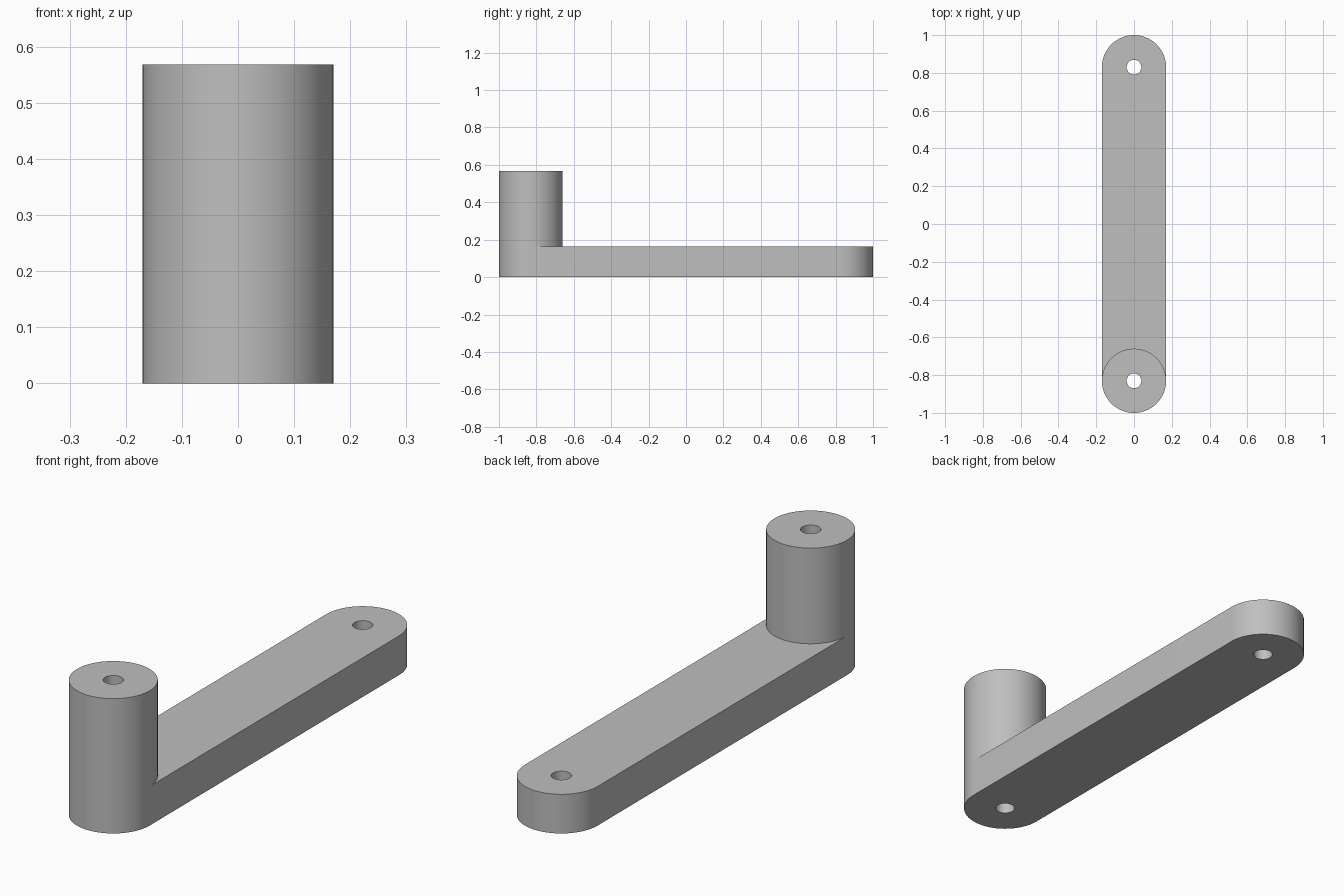
import bpy, bmesh, math

cube = bpy.data.objects.get("Cube")
if cube:
    bpy.data.objects.remove(cube, do_unlink=True)

R, HOLE_R = 0.17, 0.039          # outer and bore radius
END = 1.0 - R                    # distance of both bores from the centre
ARM_H, POST_H = 0.165, 0.568
SEG = 64

bm = bmesh.new()


def arc(cy, r, start, steps):
    """Points along a circle, counter-clockwise from the start angle."""
    return [(r * math.cos(start + math.tau * i / SEG),
             cy + r * math.sin(start + math.tau * i / SEG)) for i in range(steps)]


def wall(loop, z0, z1):
    low = [bm.verts.new((x, y, z0)) for x, y in loop]
    high = [bm.verts.new((x, y, z1)) for x, y in loop]
    for i in range(len(loop)):
        j = (i + 1) % len(loop)
        bm.faces.new((low[i], low[j], high[j], high[i]))


def cap(loops, z):
    """Flat face bounded by the first loop, with the others as holes."""
    edges = []
    for loop in loops:
        vs = [bm.verts.new((x, y, z)) for x, y in loop]
        edges += [bm.edges.new((vs[i - 1], vs[i])) for i in range(len(vs))]
    bmesh.ops.triangle_fill(bm, edges=edges, use_beauty=True, normal=(0, 0, 1))


half = SEG // 2 + 1
back_end = arc(END, R, 0, half)
front_end = arc(-END, R, math.pi, half)
post = arc(-END, R, 0, SEG)
post_inner = arc(-END, R, 0, half)[::-1]
back_bore = arc(END, HOLE_R, 0, SEG)
front_bore = arc(-END, HOLE_R, 0, SEG)
outline = back_end + front_end

# Arm with rounded ends
wall(outline, 0, ARM_H)
cap([outline, back_bore, front_bore], 0)
cap([back_end + post_inner, back_bore], ARM_H)

# Upright post on the front end
wall(post, ARM_H, POST_H)
cap([post, front_bore], POST_H)

# Through bores
wall(back_bore, 0, ARM_H)
wall(front_bore, 0, POST_H)

bmesh.ops.remove_doubles(bm, verts=bm.verts, dist=1e-5)
bmesh.ops.recalc_face_normals(bm, faces=bm.faces)

mesh = bpy.data.meshes.new("crank_arm")
bm.to_mesh(mesh)
bm.free()
crank = bpy.data.objects.new("crank_arm", mesh)
bpy.context.collection.objects.link(crank)

# Plain grey material
grey = bpy.data.materials.new("light_grey")
grey.use_nodes = True
colour = (0.52, 0.52, 0.52, 1)
grey.diffuse_color = colour
grey.node_tree.nodes["Principled BSDF"].inputs["Base Color"].default_value = colour
mesh.materials.append(grey)

bpy.ops.object.select_all(action="DESELECT")
crank.select_set(True)
bpy.context.view_layer.objects.active = crank
bpy.ops.object.shade_smooth_by_angle(angle=math.radians(30))
